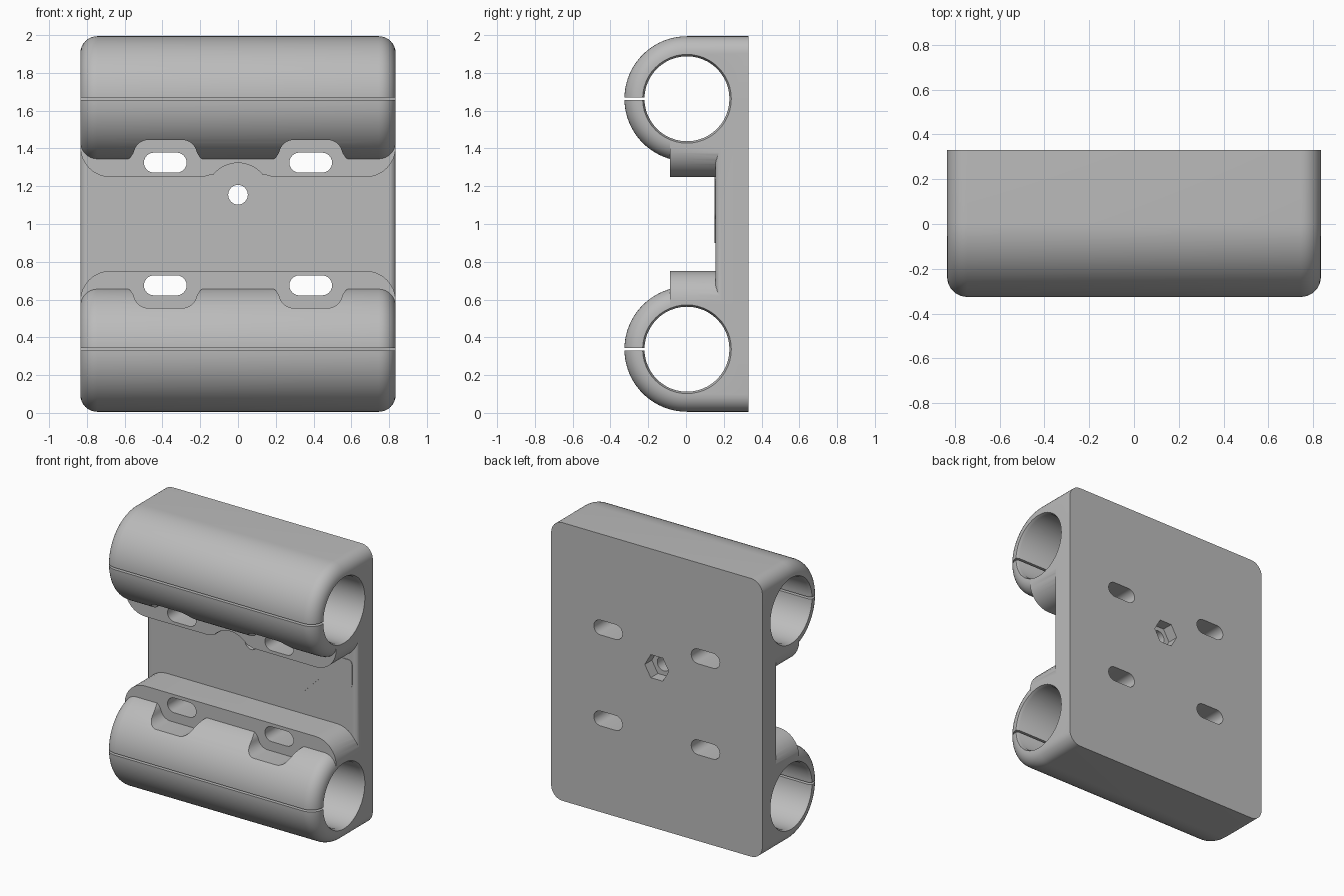
import bpy, bmesh, math
from mathutils import Vector

if "Cube" in bpy.data.objects:
    bpy.data.objects.remove(bpy.data.objects["Cube"])

W, BACK, FRONT = 0.835, 0.33, 0.155      # half width, back face, plate front face
R, CZ, LEDGE = 0.331, 0.337, -0.085      # tube radius, tube height, ledge face

grey = bpy.data.materials.new("light_grey")
grey.diffuse_color = (0.5, 0.5, 0.5, 1)
grey.use_nodes = True
grey.node_tree.nodes["Principled BSDF"].inputs["Base Color"].default_value = grey.diffuse_color


def arc(cx, cy, r, a0, a1, n=8):
    return [(cx + r * math.cos(math.radians(a0 + (a1 - a0) * i / n)),
             cy + r * math.sin(math.radians(a0 + (a1 - a0) * i / n))) for i in range(n + 1)]


def loft(name, rings):
    """Closed solid through rings of equal point count."""
    bm = bmesh.new()
    vs = [[bm.verts.new(p) for p in ring] for ring in rings]
    n = len(rings[0])
    bm.faces.new(vs[0])
    bm.faces.new(vs[-1][::-1])
    for a, b in zip(vs, vs[1:]):
        for i in range(n):
            j = (i + 1) % n
            bm.faces.new((a[i], b[i], b[j], a[j]))
    bmesh.ops.recalc_face_normals(bm, faces=bm.faces)
    me = bpy.data.meshes.new(name)
    bm.to_mesh(me)
    bm.free()
    me.materials.append(grey)
    ob = bpy.data.objects.new(name, me)
    bpy.context.collection.objects.link(ob)
    return ob


def prism_y(name, pts, y0, y1):
    return loft(name, [[(x, y, z) for x, z in pts] for y in (y0, y1)])


def flip(pts, top):
    """Mirror an x-z outline to the upper half."""
    return [(x, 2 - z) for x, z in pts] if top else pts


def combine(target, tool, op):
    m = target.modifiers.new("bool", 'BOOLEAN')
    m.operation, m.object, m.solver = op, tool, 'EXACT'
    bpy.context.view_layer.objects.active = target
    bpy.ops.object.modifier_apply(modifier=m.name)
    bpy.data.objects.remove(tool)


# back plate with softened front side edges
e = 0.035
outline = [(-W, BACK), (W, BACK)] + arc(W - e, FRONT + e, e, 0, -90) + arc(-W + e, FRONT + e, e, -90, -180)
body = loft("clamp_body", [[(x, y, z) for x, y in outline] for z in (CZ, 2 - CZ)])

adds, cuts = [], []
for top in (False, True):
    cz = 2 - CZ if top else CZ

    # tube housing: D section with rounded ends
    f = 0.09
    stations = [(-x, r) for x, r in arc(W - f, R - f, f, 0, 90)]
    stations += [(-x, r) for x, r in reversed(stations)]
    rings = []
    for x, r in stations:
        sec = [(BACK, cz + r)] + arc(0.005, cz, r, 90, 270, 40) + [(BACK, cz - r)]
        rings.append([(x, y, z) for y, z in sec])
    adds.append(loft("tube_housing", rings))

    # screw ledge with rounded corners, notched round the centre hole on top
    k = 0.16
    edge = arc(W - k, 0.752 - k, k, 0, 90)
    if top:
        edge += [(0.18, 0.75), (0.155, 0.742)] + arc(0, 0.845, 0.168, -40, -140, 14) + [(-0.155, 0.742), (-0.18, 0.75)]
    edge += arc(-W + k, 0.752 - k, k, 90, 180)
    adds.append(prism_y("ledge", flip([(-W, CZ), (W, CZ)] + edge, top), LEDGE, 0.25))

    # bore with chamfered mouths
    bore = [(-W - 0.01, 0.24), (-W + 0.02, 0.225), (W - 0.02, 0.225), (W + 0.01, 0.24)]
    cuts.append(loft("bore", [[(x, y, z) for y, z in arc(0.005, cz, r, 0, 360, 48)[:-1]] for x, r in bore]))

    # clamping slit
    cuts.append(prism_y("slit", [(-1, cz - 0.007), (1, cz - 0.007), (1, cz + 0.007), (-1, cz + 0.007)], -0.5, -0.1))

    for s in (-0.385, 0.385):
        # flared recess for the screw heads
        q = 0.077
        half = arc(0.09, 0.555 + q, q, -90, -15)
        dx, dz = half[-1]
        half += [(2 * dx - x, 2 * dz - z) for x, z in reversed(half[:-1])]
        half += [(half[-1][0], 0.85)]
        pts = [(s + x, z) for x, z in half] + [(s - x, z) for x, z in reversed(half)]
        cuts.append(prism_y("recess", flip(pts, top), -0.6, LEDGE))
        # slotted screw hole
        pts = arc(s + 0.06, 0.675, 0.053, -90, 90, 12) + arc(s - 0.06, 0.675, 0.053, 90, 270, 12)
        cuts.append(prism_y("slot", flip(pts, top), -0.6, 0.6))

# thin raised panel on the plate front
c = 0.03
right = [(0.4, 0.9), (0.53, 1.03)] + arc(0.795 - c, 1.03 + c, c, -90, 0, 5) + arc(0.795 - c, 1.235 - c, c, 0, 90, 5)
right += [(0.21, 1.235), (0.155, 1.212)] + arc(0, 1.155, 0.145, 25, 85, 8)
panel = right + [(-x, z) for x, z in reversed(right)]
adds.append(prism_y("panel", panel, FRONT - 0.004, FRONT + 0.02))

# centre screw hole and hexagonal nut pocket behind it
cuts.append(prism_y("centre_hole", arc(0, 1.155, 0.052, 0, 360, 32)[:-1], -0.6, 0.6))
cuts.append(prism_y("nut_pocket", arc(0, 1.155, 0.095, 0, 360, 6)[:-1], 0.25, 0.6))

for a in adds:
    combine(body, a, 'UNION')
for t in cuts:
    combine(body, t, 'DIFFERENCE')

bpy.ops.object.select_all(action='DESELECT')
body.select_set(True)
bpy.context.view_layer.objects.active = body
bpy.ops.object.shade_smooth_by_angle(angle=math.radians(30))
